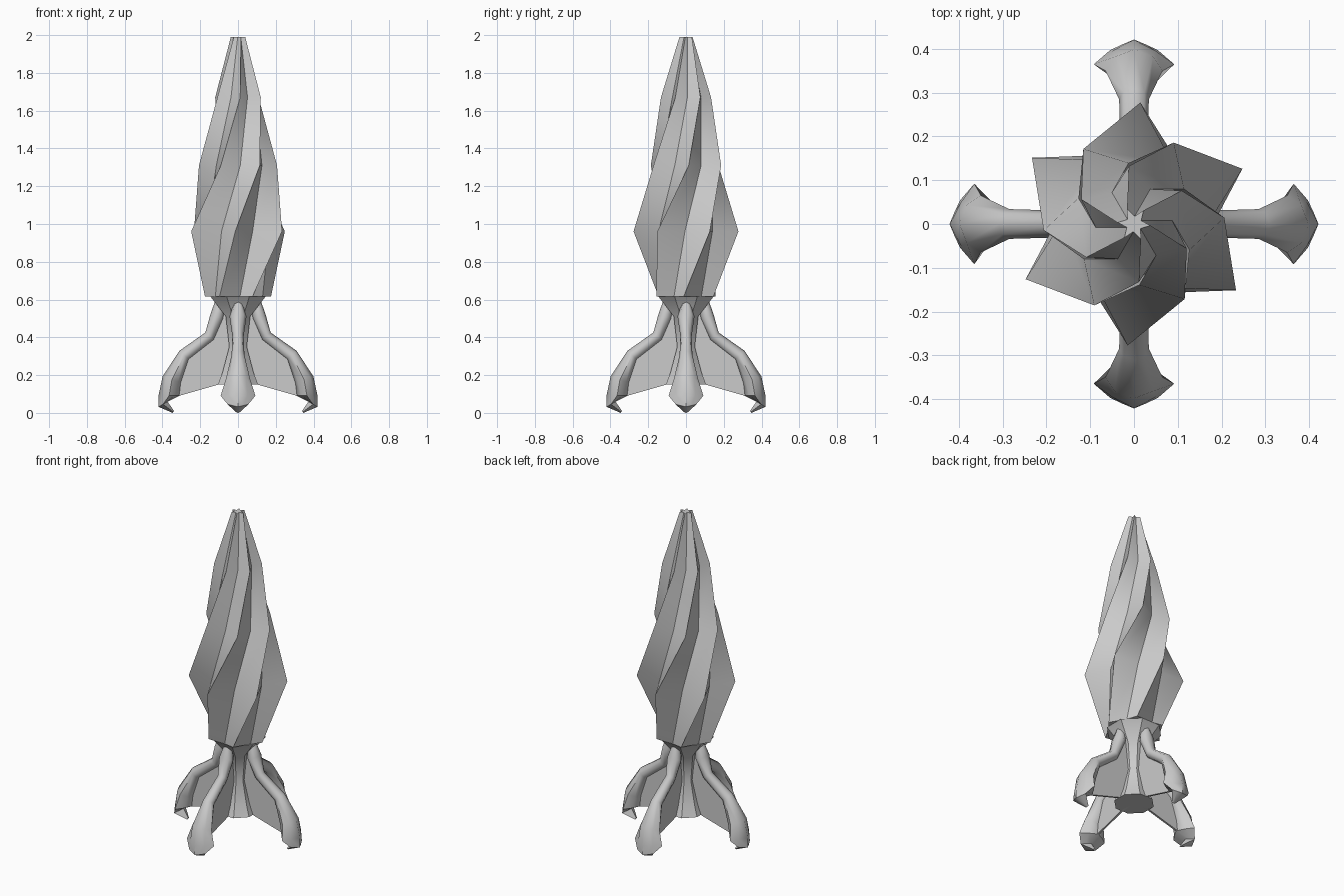
import bpy, bmesh
from math import sin, cos, radians, pi
from mathutils import Vector, Matrix

if "Cube" in bpy.data.objects:
    bpy.data.objects.remove(bpy.data.objects["Cube"])


def loft(bm, rings, top_cap=True):
    """Skin a list of closed point rings and cap the ends."""
    vs = [[bm.verts.new(p) for p in ring] for ring in rings]
    n = len(vs[0])
    for a, b in zip(vs, vs[1:]):
        for i in range(n):
            j = (i + 1) % n
            bm.faces.new((a[i], a[j], b[j], b[i]))
    bm.faces.new(vs[0][::-1])
    if top_cap:
        bm.faces.new(vs[-1])


def finish(bm, name, angle=35):
    bmesh.ops.recalc_face_normals(bm, faces=bm.faces)
    me = bpy.data.meshes.new(name)
    bm.to_mesh(me)
    bm.free()
    ob = bpy.data.objects.new(name, me)
    bpy.context.collection.objects.link(ob)
    bpy.ops.object.select_all(action='DESELECT')
    ob.select_set(True)
    bpy.context.view_layer.objects.active = ob
    bpy.ops.object.shade_smooth_by_angle(angle=radians(angle))
    return ob


def polar(r, deg, z):
    return Vector((r * cos(radians(deg)), r * sin(radians(deg)), z))


# twisted bud: six wrapped petals, each tucking under the next one's ridge
# (height, ridge radius, ridge angle, valley radius, valley offset angle)
levels = [(0.625, 0.175, 56, 0.145, 38), (0.97, 0.278, 87, 0.165, 31),
          (1.32, 0.207, 124, 0.140, 31), (1.68, 0.133, 155, 0.088, 30),
          (2.00, 0.038, 175, 0.018, 30)]
bm = bmesh.new()
rings = []
for z, r, a, v, off in levels:
    ring = []
    for k in range(6):
        ring += [polar(r, a + 60 * k, z), polar(v, a + 60 * k + off, z)]
    rings.append(ring)
loft(bm, rings)
finish(bm, "twisted_bud", 40)

# central stem with flared collar and foot
bm = bmesh.new()
stem = [(0.16, 0.115), (0.22, 0.09), (0.36, 0.05), (0.52, 0.07), (0.625, 0.158)]
loft(bm, [[polar(r, 45 * k + 22.5, z) for k in range(8)] for z, r in stem])
finish(bm, "stem")

# legs and webs, repeated around the stem
# (x, z, half width, half thickness, roundness: 1 = octagon, 0 = diamond)
leg = [(0.09, 0.60, 0.02, 0.03, 1), (0.112, 0.52, 0.045, 0.036, 1),
       (0.15, 0.415, 0.03, 0.03, 1), (0.285, 0.315, 0.034, 0.034, 1),
       (0.35, 0.185, 0.065, 0.052, 0.8), (0.365, 0.10, 0.092, 0.056, 0.2),
       (0.397, 0.055, 0.055, 0.028, 0.1), (0.342, 0.014, 0.012, 0.006, 0)]
heading = [(0.2, -1), (0.3, -0.9), (0.7, -0.8), (0.75, -0.8),
           (0.35, -0.95), (0.0, -1), (-0.5, -0.9), (-0.8, -0.6)]
web = [(0.03, 0.54), (0.09, 0.54), (0.15, 0.42), (0.28, 0.32),
       (0.33, 0.20), (0.31, 0.10), (0.10, 0.16), (0.03, 0.16)]
for i, side in enumerate(("right", "back", "left", "front")):
    spin = Matrix.Rotation(i * pi / 2, 3, 'Z')
    bm = bmesh.new()
    rings = []
    for (x, z, w, t, rnd), (dx, dz) in zip(leg, heading):
        out = Vector((-dz, 0, dx)).normalized()
        ring = []
        for q in range(8):
            s = (0.5 + 0.207 * rnd) / 0.707 if q % 2 else 1
            y, o = w * s * sin(q * pi / 4), t * s * cos(q * pi / 4)
            ring.append(spin @ (Vector((x, y, z)) + out * o))
        rings.append(ring)
    loft(bm, rings)
    finish(bm, side + "_leg", 50)

    bm = bmesh.new()
    loft(bm, [[spin @ Vector((x, y, z)) for x, z in web] for y in (-0.006, 0.006)])
    finish(bm, side + "_web")

# rest the model exactly on the ground
objs = list(bpy.context.collection.objects)
low = min(v.co.z for ob in objs for v in ob.data.vertices)
for ob in objs:
    ob.location.z = -low
